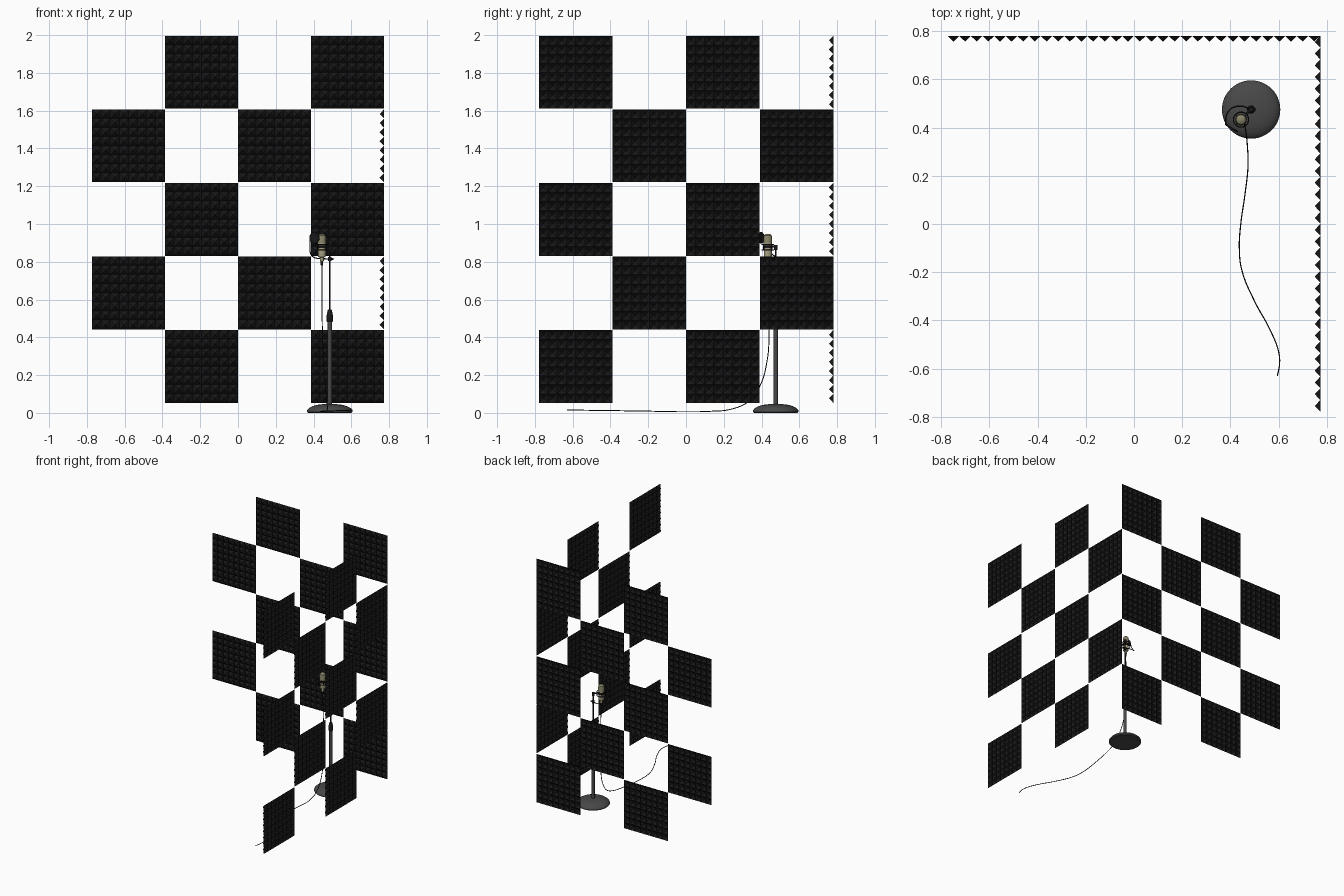
import bpy, bmesh, math
from mathutils import Vector

if "Cube" in bpy.data.objects:
    bpy.data.objects.remove(bpy.data.objects["Cube"])


def mat(name, r, g, b):
    m = bpy.data.materials.new(name)
    m.diffuse_color = (r, g, b, 1)
    m.use_nodes = True
    m.node_tree.nodes["Principled BSDF"].inputs["Base Color"].default_value = m.diffuse_color
    return m


FOAM = mat("foam_black", 0.009, 0.009, 0.009)
GREY = mat("stand_grey", 0.065, 0.065, 0.065)
BLACK = mat("hardware_black", 0.010, 0.010, 0.010)
BEIGE = mat("microphone_beige", 0.42, 0.39, 0.25)
GRILLE = mat("grille_olive", 0.24, 0.23, 0.14)


def finish(bm, name, mats, smooth=True):
    me = bpy.data.meshes.new(name)
    bm.to_mesh(me)
    bm.free()
    for m in mats:
        me.materials.append(m)
    ob = bpy.data.objects.new(name, me)
    bpy.context.collection.objects.link(ob)
    if smooth:
        bpy.ops.object.select_all(action='DESELECT')
        ob.select_set(True)
        bpy.context.view_layer.objects.active = ob
        bpy.ops.object.shade_smooth_by_angle(angle=math.radians(35))
    return ob


def lathe(name, x, y, profile, mats, n=32, rule=None):
    """Closed turned part from (radius, z) points; rule(z) gives the material index."""
    bm = bmesh.new()
    rings = [[bm.verts.new((x + r * math.cos(2 * math.pi * i / n),
                            y + r * math.sin(2 * math.pi * i / n), z)) for i in range(n)]
             for r, z in profile]
    for a, b in zip(rings, rings[1:]):
        for i in range(n):
            j = (i + 1) % n
            bm.faces.new((a[i], a[j], b[j], b[i]))
    bm.faces.new(rings[0][::-1])
    bm.faces.new(rings[-1])
    if rule:
        for f in bm.faces:
            f.material_index = rule(f.calc_center_median().z)
    return finish(bm, name, mats)


def rod(name, p, q, r, m, n=16):
    bm = bmesh.new()
    p, q = Vector(p), Vector(q)
    bmesh.ops.create_cone(bm, cap_ends=True, segments=n, radius1=r, radius2=r,
                          depth=(q - p).length)
    ob = finish(bm, name, [m])
    ob.location = (p + q) / 2
    ob.rotation_euler = (q - p).to_track_quat('Z', 'Y').to_euler()
    return ob


def tube(name, pts, r, m, cyclic=False, res=6):
    cu = bpy.data.curves.new(name, 'CURVE')
    cu.dimensions = '3D'
    cu.bevel_depth = r
    cu.bevel_resolution = 2
    cu.resolution_u = res
    cu.use_fill_caps = True
    s = cu.splines.new('BEZIER')
    s.bezier_points.add(len(pts) - 1)
    for bp, p in zip(s.bezier_points, pts):
        bp.co = p
        bp.handle_left_type = bp.handle_right_type = 'AUTO'
    s.use_cyclic_u = cyclic
    cu.materials.append(m)
    ob = bpy.data.objects.new(name, cu)
    bpy.context.collection.objects.link(ob)
    return ob


# --- Foam panels: open shells of 8 x 8 pyramids in a checkerboard on two walls
COLS, ROWS, TEETH, DEPTH = 4, 5, 8, 0.023
WX, WY, Z0, ZP = 0.773, 0.780, 0.053, 0.3894


def foam_panel(name, place, u0, z0, w, h):
    bm = bmesh.new()
    du, dz = w / TEETH, h / TEETH
    grid = [[bm.verts.new(place(u0 + i * du, z0 + j * dz, 0)) for i in range(TEETH + 1)]
            for j in range(TEETH + 1)]
    for j in range(TEETH):
        for i in range(TEETH):
            tip = bm.verts.new(place(u0 + (i + .5) * du, z0 + (j + .5) * dz, DEPTH))
            c = [grid[j][i], grid[j][i + 1], grid[j + 1][i + 1], grid[j + 1][i]]
            for k in range(4):
                bm.faces.new((c[k], c[(k + 1) % 4], tip))
    finish(bm, name, [FOAM], smooth=False)


def back_wall(u, z, d):
    return (u, WY - d, z)


def right_wall(u, z, d):
    return (WX - d, -u, z)


for row in range(ROWS):
    for col in range(COLS):
        z = Z0 + row * ZP
        if (row + col) % 2 == 1:
            p = 2 * WX / COLS
            foam_panel(f"back_foam_{row}_{col}", back_wall, -WX + col * p, z, p - .001, ZP - .004)
        # the right wall runs from the corner (u = -WY) to the front
            p = 2 * WY / COLS
            foam_panel(f"right_foam_{row}_{col}", right_wall, -WY + col * p, z, p - .001, ZP - .004)

# --- Stand
SX, SY = 0.486, 0.475
lathe("stand_base", SX, SY, [(.115, 0), (.121, .006), (.120, .014), (.112, .024), (.095, .034),
                             (.07, .042), (.04, .046), (.018, .048)], [GREY], 48)
lathe("lower_pole", SX, SY, [(.0115, .04), (.0115, .49)], [GREY])
lathe("pole_clutch", SX, SY, [(.013, .480), (.017, .486), (.017, .515), (.013, .535),
                              (.010, .547)], [BLACK])
lathe("upper_pole", SX, SY, [(.0045, .54), (.0045, .882)], [BLACK], 16)
lathe("pole_top_joint", SX, SY, [(.009, .862), (.009, .888)], [BLACK], 16)

# --- Microphone
MX, MY = 0.444, 0.433
lathe("microphone", MX, MY,
      [(.007, .800), (.010, .803), (.010, .822), (.019, .826), (.021, .832), (.021, .892),
       (.023, .894), (.023, .898), (.0225, .900), (.0225, .930), (.020, .940), (.013, .946),
       (.003, .948)],
      [BEIGE, GRILLE], 32, lambda z: 1 if z > .899 else 0)
lathe("microphone_band", MX, MY, [(.0215, .872), (.024, .874), (.024, .884), (.0215, .886)], [BLACK])

# --- Shock mount: two rings, four struts and the arm to the pole
for k, z in enumerate((.862, .892)):
    tube(f"mount_ring_{k}", [(MX + .031 * math.cos(a * math.pi / 4),
                              MY + .031 * math.sin(a * math.pi / 4), z) for a in range(8)],
         .0025, BLACK, True, 5)
for k in range(4):
    a = math.pi / 4 + k * math.pi / 2
    c, s = math.cos(a), math.sin(a)
    rod(f"mount_strut_{k}", (MX + .031 * c, MY + .031 * s, .860),
        (MX + .031 * c, MY + .031 * s, .894), .003, BLACK, 8)
    rod(f"mount_band_{k}", (MX + .031 * c, MY + .031 * s, .862),
        (MX + .021 * c, MY + .021 * s, .880), .0015, BLACK, 6)
rod("mount_arm", (SX, SY, .880), (MX + .022, MY + .022, .880), .005, BLACK)

# --- Pop filter on a gooseneck
C = Vector((.405, .398, .927))
N = Vector((-.5, -.866, 0))
rod("pop_filter_mesh", C - N * .002, C + N * .002, .027, BLACK, 32)
T = Vector((-.866, .5, 0))
tube("pop_filter_rim", [C + T * .028 * math.cos(a * math.pi / 4)
                        + Vector((0, 0, .028 * math.sin(a * math.pi / 4))) for a in range(8)],
     .003, BLACK, True, 5)
tube("gooseneck", [(SX, SY, .815), (.445, .489, .817), (.405, .480, .822), (.384, .452, .845),
                   (.381, .425, .885), C + T * .028], .0028, BLACK)
lathe("gooseneck_clamp", SX, SY, [(.009, .804), (.009, .826)], [BLACK], 16)
rod("clamp_knob", (SX, SY, .815), (SX + .02, SY, .815), .005, BLACK, 12)

# --- Cable from the microphone down to the floor
lathe("cable_plug", MX, MY, [(.004, .780), (.007, .785), (.007, .802)], [BLACK], 16)
tube("cable", [(MX, MY, .79), (.445, .440, .60), (.447, .440, .42), (.452, .430, .28),
               (.463, .390, .14), (.470, .330, .06), (.473, .240, .020), (.460, .12, .008),
               (.443, 0, .006), (.437, -.10, .007), (.447, -.19, .009), (.50, -.32, .011),
               (.565, -.44, .013), (.600, -.53, .014), (.604, -.58, .015), (.595, -.63, .015)],
     .0025, BLACK, res=8)
